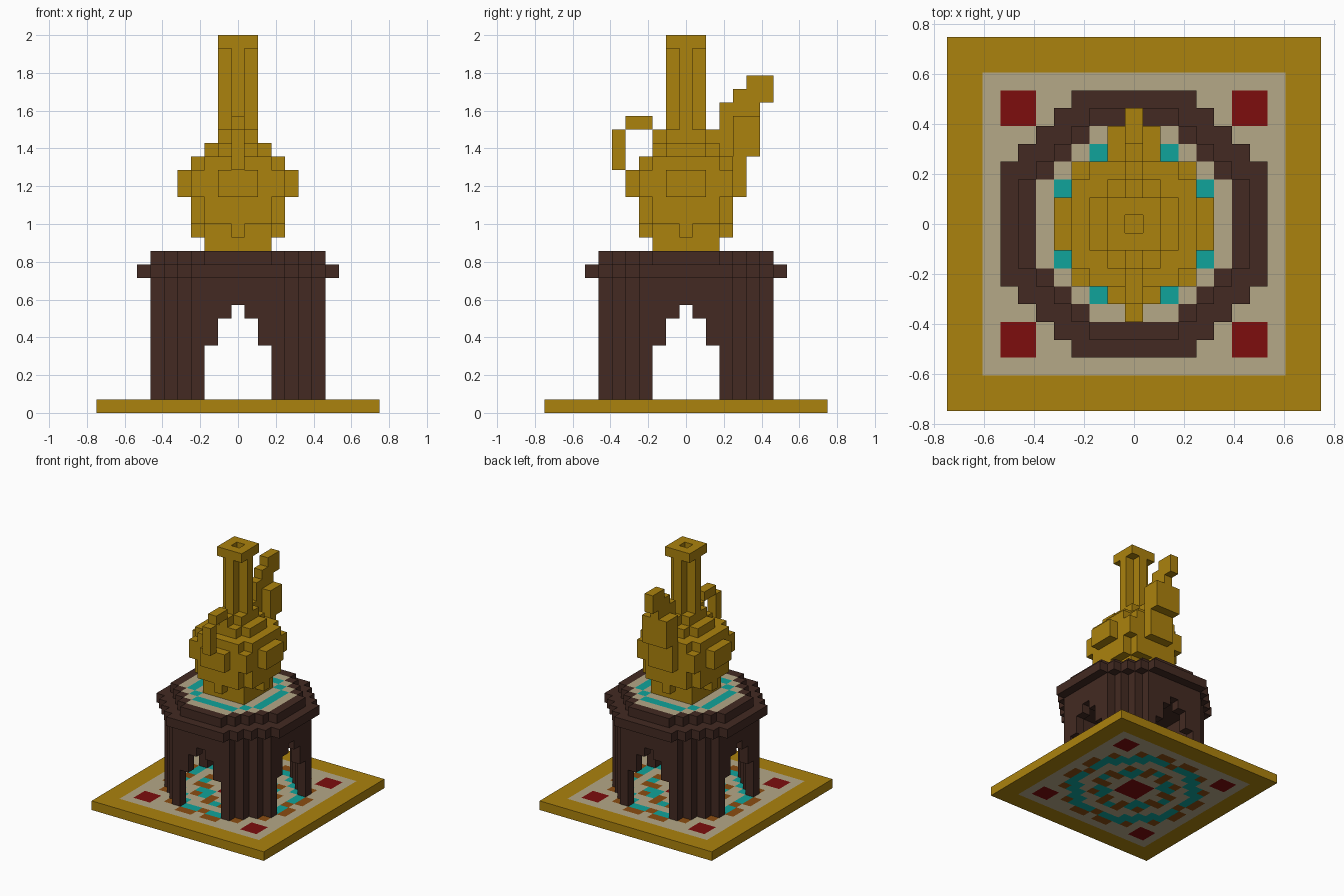
import bpy, bmesh

cube = bpy.data.objects.get("Cube")
if cube:
    bpy.data.objects.remove(cube, do_unlink=True)

U = 2 / 28  # edge of one block

COLOURS = {
    "gold": (0.41, 0.223, 0.004),
    "dark wood": (0.056, 0.023, 0.016),
    "sand": (0.462, 0.392, 0.242),
    "turquoise": (0.005, 0.366, 0.328),
    "deep red": (0.205, 0.004, 0.004),
    "rust": (0.26, 0.075, 0.006),
}
NAMES = list(COLOURS)
MATS = []
for name, rgb in COLOURS.items():
    m = bpy.data.materials.new(name)
    m.use_nodes = True
    m.diffuse_color = (*rgb, 1)
    bsdf = m.node_tree.nodes["Principled BSDF"]
    bsdf.inputs["Base Color"].default_value = (*rgb, 1)
    bsdf.inputs["Roughness"].default_value = 0.8
    MATS.append(m)

# Six block sides: outward direction and corners
SIDES = []
for axis in range(3):
    for s in (-1, 1):
        d = [0, 0, 0]
        d[axis] = s
        a, b = (axis + 1) % 3, (axis + 2) % 3
        ring = [(-1, -1), (1, -1), (1, 1), (-1, 1)]
        corners = []
        for p, q in (ring if s > 0 else ring[::-1]):
            c = [0, 0, 0]
            c[axis], c[a], c[b] = s, p, q
            corners.append(tuple(c))
        SIDES.append((tuple(d), corners))


def build(name, cells, colour):
    """Skin a set of blocks; colour is a name or a rule from the cell."""
    cells = set(cells)
    bm = bmesh.new()
    verts = {}
    for (i, j, k) in cells:
        col = colour if isinstance(colour, str) else colour(i, j)
        for d, corners in SIDES:
            if (i + d[0], j + d[1], k + d[2]) in cells:
                continue
            face = []
            for c in corners:
                key = (2 * i + c[0], 2 * j + c[1], 2 * k + 1 + c[2])
                if key not in verts:
                    verts[key] = bm.verts.new([n * U / 2 for n in key])
                face.append(verts[key])
            bm.faces.new(face).material_index = NAMES.index(col)
    bmesh.ops.dissolve_limit(bm, angle_limit=0.01, verts=bm.verts[:],
                             edges=bm.edges[:], delimit={'MATERIAL'})
    # keep only the materials this part uses
    used = sorted({f.material_index for f in bm.faces})
    for f in bm.faces:
        f.material_index = used.index(f.material_index)
    me = bpy.data.meshes.new(name)
    bm.to_mesh(me)
    bm.free()
    for u in used:
        me.materials.append(MATS[u])
    ob = bpy.data.objects.new(name, me)
    bpy.context.collection.objects.link(ob)
    return ob


def inside(i, j, reach, total):
    """Octagon test: straight reach plus diagonal cut."""
    return max(abs(i), abs(j)) <= reach and abs(i) + abs(j) <= total


def slab(reach, total, k0, k1):
    r = range(-reach, reach + 1)
    return {(i, j, k) for i in r for j in r for k in range(k0, k1 + 1)
            if inside(i, j, reach, total)}


def column(i, j, k0, k1):
    return {(i, j, k) for k in range(k0, k1 + 1)}


# Rug with gold border and woven pattern
def rug_colour(i, j):
    big, small = max(abs(i), abs(j)), min(abs(i), abs(j))
    total = big + small
    if big > 8:
        return "gold"
    if big <= 1 or (6 <= small and big <= 7):
        return "deep red"
    if inside(i, j, 6, 9) and not inside(i, j, 5, 7):
        return "rust" if small == 0 else "turquoise"
    if inside(i, j, 7, 10) and not inside(i, j, 6, 9):
        return "rust" if small in (1, 2, 4) else "sand"
    if (small == 2 and big in (2, 3)) or (big == 4 and small == 0):
        return "turquoise"
    if (big in (3, 4) and small == 1) or (big == 3 and small == 3):
        return "rust"
    return "sand"


build("rug", slab(10, 20, 0, 0), rug_colour)

# Table walls: hollow octagon with a stepped arch on all four sides
walls = slab(6, 9, 1, 9)
walls = {(i, j, k) for (i, j, k) in walls
         if max(abs(i), abs(j)) == 6 or abs(i) + abs(j) == 9}


def in_arch(i, j, k):
    half = 2 if k <= 4 else 1 if k <= 6 else 0 if k == 7 else -1
    return min(abs(i), abs(j)) <= half


build("table_walls", {c for c in walls if not in_arch(*c)}, "dark wood")
build("table_rim", slab(7, 10, 10, 10), "dark wood")


# Table top: wood edge, sand field, turquoise ring
def top_colour(i, j):
    if not inside(i, j, 5, 7):
        return "dark wood"
    if inside(i, j, 4, 6) and not inside(i, j, 3, 5):
        return "turquoise"
    return "sand"


build("table_top", slab(6, 8, 11, 11), top_colour)

# Pot body, stacked in octagonal layers
body = slab(2, 4, 12, 13) | slab(3, 3, 13, 13) | slab(3, 5, 14, 18)
body |= slab(3, 6, 16, 17) | slab(2, 3, 19, 19) | slab(1, 2, 20, 20)
body |= {(0, -2, 20), (0, 2, 20)}
build("pot_body", body, "gold")

# Four raised bosses round the belly
bosses = set()
for t in (-1, 0, 1):
    for s in (-4, 4):
        bosses |= column(s, t, 16, 17) | column(t, s, 16, 17)
build("pot_bosses", bosses, "gold")

# Hollow neck with a square lip
neck = slab(1, 1, 21, 26) | slab(1, 2, 27, 27)
neck -= column(0, 0, 22, 27)
build("pot_neck", neck, "gold")

# Handle at the front
build("pot_handle", column(0, -5, 18, 20) | {(0, -4, 21), (0, -3, 21)}, "gold")

# Spout at the back, with side ribs
spout = column(0, 3, 19, 22) | column(0, 4, 18, 23)
spout |= column(0, 5, 19, 24) | column(0, 6, 23, 24)
for s in (-1, 1):
    spout |= column(s, 4, 18, 21) | column(s, 5, 19, 21)
build("pot_spout", spout, "gold")
